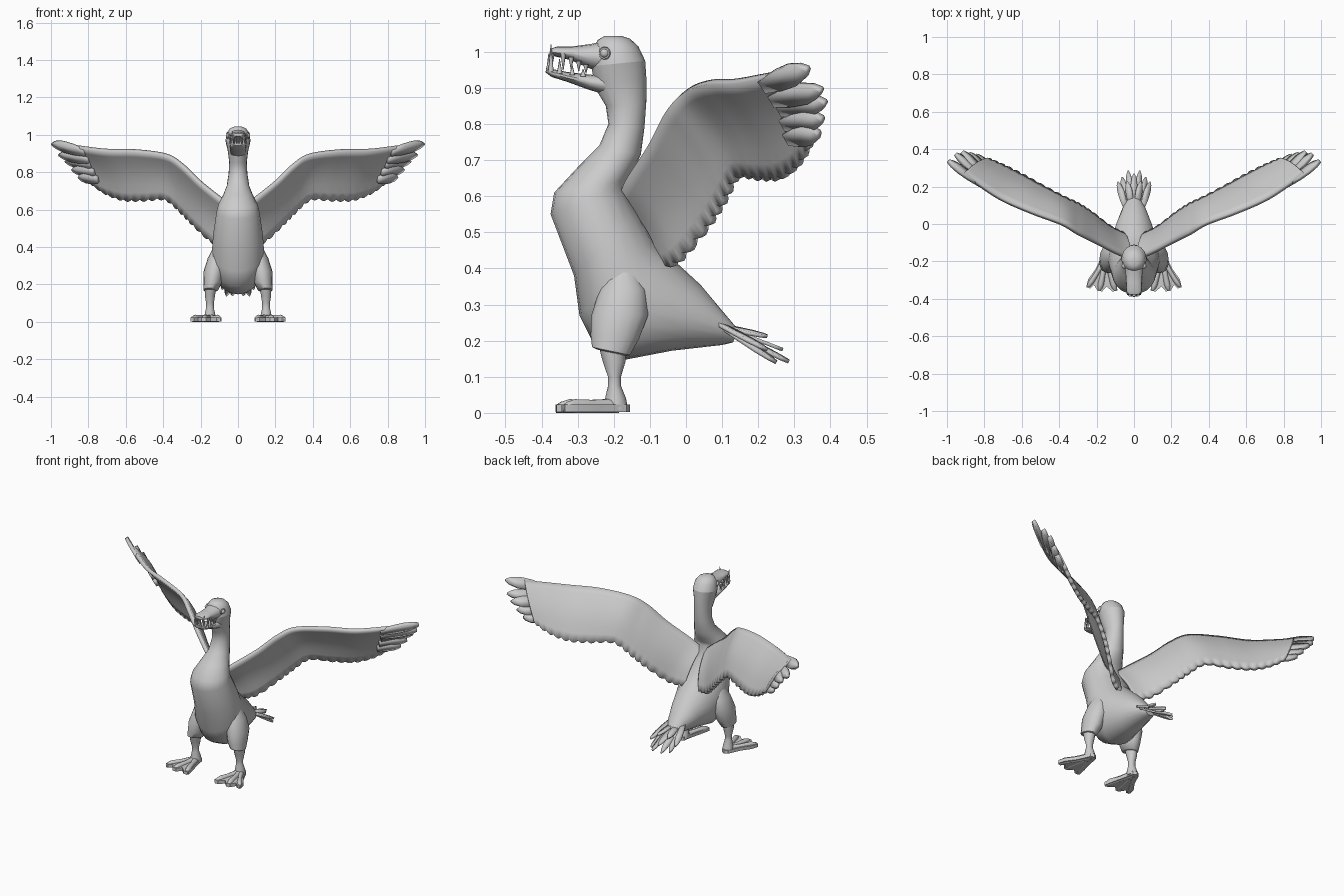
import bpy, bmesh, math
from mathutils import Vector, Matrix


def finish(name, bm, mirror=False, thick=0, angle=50):
    bmesh.ops.recalc_face_normals(bm, faces=bm.faces[:])
    me = bpy.data.meshes.new(name)
    bm.to_mesh(me)
    bm.free()
    ob = bpy.data.objects.new(name, me)
    bpy.context.collection.objects.link(ob)
    bpy.ops.object.select_all(action='DESELECT')
    ob.select_set(True)
    bpy.context.view_layer.objects.active = ob
    bpy.ops.object.shade_smooth_by_angle(angle=math.radians(angle))
    if thick:
        m = ob.modifiers.new("thickness", 'SOLIDIFY')
        m.thickness, m.offset = thick, 0
    if mirror:
        m = ob.modifiers.new("mirror", 'MIRROR')
        m.use_mirror_merge = False
    return ob


def loft(name, rings, sides=20, mirror=False):
    """Rings: (front y, front z, back y, back z, half width, centre x)."""
    bm = bmesh.new()
    prev = None
    for r in rings:
        yf, zf, yb, zb, w = r[:5]
        cx = r[5] if len(r) > 5 else 0
        ring = []
        for i in range(sides):
            a = 2 * math.pi * i / sides
            t = (1 - math.cos(a)) / 2
            ring.append(bm.verts.new((cx + w * math.sin(a),
                                      yf + (yb - yf) * t, zf + (zb - zf) * t)))
        if prev:
            for i in range(sides):
                j = (i + 1) % sides
                bm.faces.new((prev[i], prev[j], ring[j], ring[i]))
        else:
            bm.faces.new(ring)
        prev = ring
    bm.faces.new(prev)
    return finish(name, bm, mirror)


def feather(name, base, tip, width, normal, thick, mirror=True):
    base, tip = Vector(base), Vector(tip)
    side = (tip - base).cross(Vector(normal)).normalized() * width
    bm = bmesh.new()
    prof = ((0, .6), (.35, .95), (.65, 1), (.88, .65), (1, .15))
    pts = [base.lerp(tip, t) + side * s for t, s in prof]
    pts += [base.lerp(tip, t) - side * s for t, s in reversed(prof)]
    bm.faces.new([bm.verts.new(p) for p in pts])
    return finish(name, bm, mirror, thick, 30)


def smooth(pts, t):
    """Catmull-Rom sample of a point list, t in 0..len-1."""
    i = min(int(t), len(pts) - 2)
    f = t - i
    a, b, c, d = (Vector(pts[max(0, min(len(pts) - 1, i + k))]) for k in (-1, 0, 1, 2))
    return .5 * (2 * b + (c - a) * f + (2 * a - 5 * b + 4 * c - d) * f * f
                 + (3 * b - a - 3 * c + d) * f ** 3)


# Body, neck and head in one loft, tail to crown
loft("body", [
    (.130, .195, .145, .230, .030), (.100, .188, .090, .295, .058),
    (-.040, .172, .040, .355, .095), (-.170, .147, -.020, .410, .125),
    (-.255, .190, -.050, .440, .138), (-.295, .270, -.090, .475, .140),
    (-.310, .380, -.130, .550, .133), (-.375, .550, -.168, .625, .115),
    (-.365, .610, -.160, .645, .105), (-.300, .680, -.143, .675, .080),
    (-.240, .740, -.125, .715, .060), (-.215, .800, -.115, .790, .050),
    (-.222, .850, -.110, .860, .047), (-.252, .900, -.110, .930, .055),
    (-.262, .960, -.113, .975, .067)])
loft("head_top", [
    (-.262, .960, -.113, .975, .067), (-.258, 1.005, -.132, 1.015, .060),
    (-.245, 1.032, -.155, 1.036, .043), (-.225, 1.044, -.180, 1.044, .020)])

# Open beak
loft("upper_beak", [
    (-.220, .940, -.220, 1.032, .052), (-.265, .953, -.260, 1.022, .046),
    (-.320, .977, -.312, 1.015, .042), (-.362, .987, -.358, 1.014, .042),
    (-.378, .992, -.376, 1.008, .028)], 14)
loft("lower_beak", [
    (-.220, .880, -.220, .940, .045), (-.270, .895, -.260, .936, .043),
    (-.330, .917, -.330, .944, .043), (-.372, .930, -.374, .953, .040),
    (-.389, .943, -.387, .955, .024)], 14)

# Teeth: (x, y, root z, tip z)
bm = bmesh.new()
for x, y, z0, z1 in ((.031, -.374, .945, 1.020), (.012, -.380, .945, .995),
                     (.037, -.350, .940, .980), (.038, -.315, .935, .962),
                     (.038, -.285, .932, .952), (.036, -.340, .995, .948),
                     (.037, -.318, .985, .950), (.039, -.297, .975, .945),
                     (.040, -.277, .965, .940), (.022, -.370, 1.000, .965)):
    flip = Matrix.Rotation(math.pi if z1 < z0 else 0, 4, 'X')
    bmesh.ops.create_cone(bm, cap_ends=True, segments=8, radius1=.0075, radius2=.001,
                          depth=abs(z1 - z0),
                          matrix=Matrix.Translation((x, y, (z0 + z1) / 2)) @ flip)
finish("teeth", bm, True)

# Eyes and eyelid rings
bm = bmesh.new()
bmesh.ops.create_uvsphere(bm, u_segments=14, v_segments=10, radius=.013,
                          matrix=Matrix.Translation((.053, -.225, .996)))
finish("eye", bm, True)
bpy.ops.mesh.primitive_torus_add(major_radius=.014, minor_radius=.004,
                                 major_segments=18, minor_segments=6)
lid = bpy.context.object
lid.name = "eyelid"
lid.data.transform(Matrix.Translation((.055, -.225, .996)) @ Matrix.Rotation(-.45, 4, 'Z')
                   @ Matrix.Rotation(math.pi / 2, 4, 'Y'))
lid.modifiers.new("mirror", 'MIRROR').use_mirror_merge = False
bpy.ops.object.shade_smooth_by_angle(angle=math.radians(60))

# Legs
loft("thigh", [
    (-.210, .400, -.140, .400, .025, .105), (-.240, .340, -.110, .340, .050, .112),
    (-.262, .270, -.105, .270, .056, .128), (-.264, .215, -.130, .205, .050, .135),
    (-.260, .182, -.155, .160, .040, .145), (-.245, .175, -.165, .158, .030, .148)], 16, True)
loft("shank", [
    (-.243, .190, -.165, .180, .031, .148), (-.230, .140, -.168, .140, .028, .150),
    (-.216, .100, -.180, .100, .021, .150), (-.216, .075, -.180, .075, .021, .150),
    (-.224, .040, -.166, .040, .029, .150), (-.226, .010, -.160, .010, .031, .150)], 14, True)

# Webbed feet: flat scalloped web plus toe ridges
bm = bmesh.new()
web = [(.130, -.165), (.150, -.155), (.170, -.165), (.205, -.240), (.245, -.295),
       (.255, -.335), (.235, -.345), (.214, -.325), (.195, -.358), (.170, -.360),
       (.146, -.333), (.116, -.362), (.088, -.355), (.100, -.300), (.120, -.220)]
face = bm.faces.new([bm.verts.new((x, y, .003)) for x, y in web])
top = bmesh.ops.extrude_face_region(bm, geom=[face])
bmesh.ops.translate(bm, vec=(0, 0, .02), verts=[v for v in top['geom']
                                               if isinstance(v, bmesh.types.BMVert)])
finish("foot_web", bm, True, 0, 30)
for n, (tx, ty) in enumerate(((.103, -.348), (.182, -.347), (.240, -.330))):
    loft("toe_%d" % (n + 1), [
        (ty * t - .185 * (1 - t), 0, ty * t - .185 * (1 - t), h, w, tx * t + .15 * (1 - t))
        for t, w, h in ((0, .022, .04), (.5, .014, .036), (.85, .017, .038),
                        (1, .014, .030), (1.07, .007, .022))], 10, True)

# Wings: leading and trailing edge paths, scalloped trailing edge
lead = [(.02, -.18, .60), (.08, -.16, .650), (.20, -.10, .745), (.30, -.05, .840),
        (.385, 0, .892), (.545, .06, .915), (.705, .13, .918), (.83, .21, .932), (.91, .27, .943)]
trail = [(.05, -.06, .41), (.13, -.02, .43), (.23, .055, .520), (.30, .10, .590),
         (.385, .14, .660), (.50, .20, .658), (.61, .26, .660), (.71, .31, .695), (.79, .345, .75)]
cols, rows = 80, 8
bm = bmesh.new()
grid = []
for c in range(cols + 1):
    t = c / cols * (len(lead) - 1)
    a, b = smooth(lead, t), smooth(trail, t)
    reach = 1 + (0, .035, .05, .035)[c % 4]
    col = []
    for r in range(rows + 1):
        v = r / rows
        p = a.lerp(b, v * (reach if r == rows else 1))
        p += Vector((-.2, .8, .5)) * .02 * math.sin(math.pi * v)   # gentle camber
        col.append(bm.verts.new(p))
    grid.append(col)
for c in range(cols):
    for r in range(rows):
        bm.faces.new((grid[c][r], grid[c + 1][r], grid[c + 1][r + 1], grid[c][r + 1]))
finish("wing", bm, True, .022)

# Long flight feathers at the wing tips
nrm = (Vector(lead[8]) - Vector(lead[5])).cross(Vector(trail[8]) - Vector(lead[8]))
for n, (base, tip, w) in enumerate((
        ((.82, .215, .905), (.993, .337, .953), .032), ((.80, .24, .865), (.955, .375, .895), .03),
        ((.79, .26, .84), (.920, .386, .860), .03), ((.77, .27, .80), (.885, .378, .815), .03),
        ((.75, .28, .76), (.850, .368, .775), .03))):
    feather("flight_feather_%d" % (n + 1), base, tip, w, nrm, .02)

# Tail fan
for n, (base, tip) in enumerate((
        ((.045, .085, .250), (.085, .225, .175)), ((.035, .090, .245), (.062, .250, .140)),
        ((.018, .100, .235), (.030, .285, .142)), ((.015, .100, .240), (.035, .225, .212)))):
    feather("tail_feather_%d" % (n + 1), base, tip, .018, (.25, .35, 1), .01)
feather("tail_feather_middle", (0, .10, .24), (0, .268, .175), .018, (0, .3, 1), .01, False)
